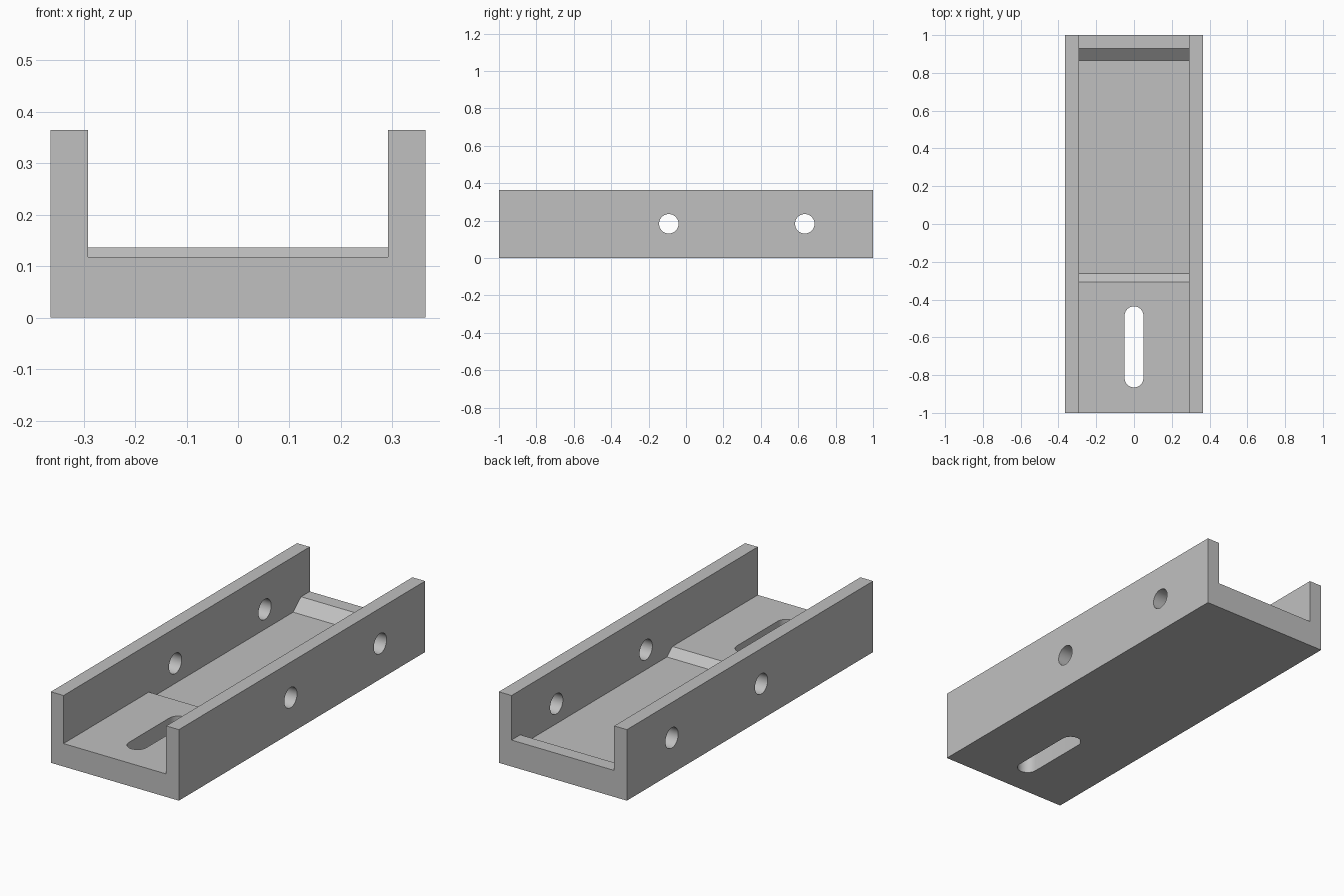
import bpy, bmesh, math
from mathutils import Vector

cube = bpy.data.objects.get("Cube")
if cube:
    bpy.data.objects.remove(cube, do_unlink=True)

HALF_W, INNER, HEIGHT = 0.364, 0.292, 0.365

grey = bpy.data.materials.new("plain grey")
grey.use_nodes = True
colour = (0.53, 0.53, 0.53, 1)
grey.diffuse_color = colour
grey.node_tree.nodes["Principled BSDF"].inputs["Base Color"].default_value = colour


def prism(name, profile, axis, low, high):
    """Extrude a 2D profile along an axis; the profile uses the other two axes in order."""
    def place(p, t):
        co = list(p)
        co.insert(axis, t)
        return Vector(co)
    bm = bmesh.new()
    face = bm.faces.new([bm.verts.new(place(p, low)) for p in profile])
    out = bmesh.ops.extrude_face_region(bm, geom=[face])
    moved = [v for v in out["geom"] if isinstance(v, bmesh.types.BMVert)]
    step = place((0, 0), high - low)
    bmesh.ops.translate(bm, verts=moved, vec=step)
    bmesh.ops.recalc_face_normals(bm, faces=bm.faces)
    mesh = bpy.data.meshes.new(name)
    bm.to_mesh(mesh)
    bm.free()
    mesh.materials.append(grey)
    obj = bpy.data.objects.new(name, mesh)
    bpy.context.collection.objects.link(obj)
    return obj


def arc(cx, cy, radius, start, sweep, steps):
    return [(cx + radius * math.cos(start + sweep * i / steps),
             cy + radius * math.sin(start + sweep * i / steps)) for i in range(steps + 1)]


# Solid block
channel = prism("channel_bracket",
                [(-HALF_W, 0), (HALF_W, 0), (HALF_W, HEIGHT), (-HALF_W, HEIGHT)], 1, -1, 1)

# Open channel: front floor, sunken middle between two ramps, raised back ledge
floor = [(-1.1, 0.118), (-0.307, 0.118), (-0.262, 0.081), (0.865, 0.081),
         (0.929, 0.136), (1.1, 0.136), (1.1, 0.6), (-1.1, 0.6)]
cutters = [prism("channel_cutter", floor, 0, -INNER, INNER)]

# Cross holes through both walls
for y in (-0.092, 0.635):
    circle = arc(y, 0.183, 0.052, 0, math.tau, 48)[:-1]
    cutters.append(prism("hole_cutter", circle, 0, -0.5, 0.5))

# Rounded slot through the front floor
slot = arc(0, -0.486, 0.05, 0, math.pi, 24) + arc(0, -0.815, 0.05, math.pi, math.pi, 24)
cutters.append(prism("slot_cutter", slot, 2, -0.1, 0.3))

# Cut and clean up
bpy.context.view_layer.objects.active = channel
for cutter in cutters:
    cutter.hide_render = True
    mod = channel.modifiers.new("cut", "BOOLEAN")
    mod.operation = "DIFFERENCE"
    mod.solver = "EXACT"
    mod.object = cutter
    bpy.ops.object.modifier_apply(modifier=mod.name)
    bpy.data.objects.remove(cutter, do_unlink=True)

# Smooth bores, sharp corners
bpy.ops.object.select_all(action="DESELECT")
channel.select_set(True)
bpy.ops.object.shade_smooth_by_angle(angle=math.radians(30))
